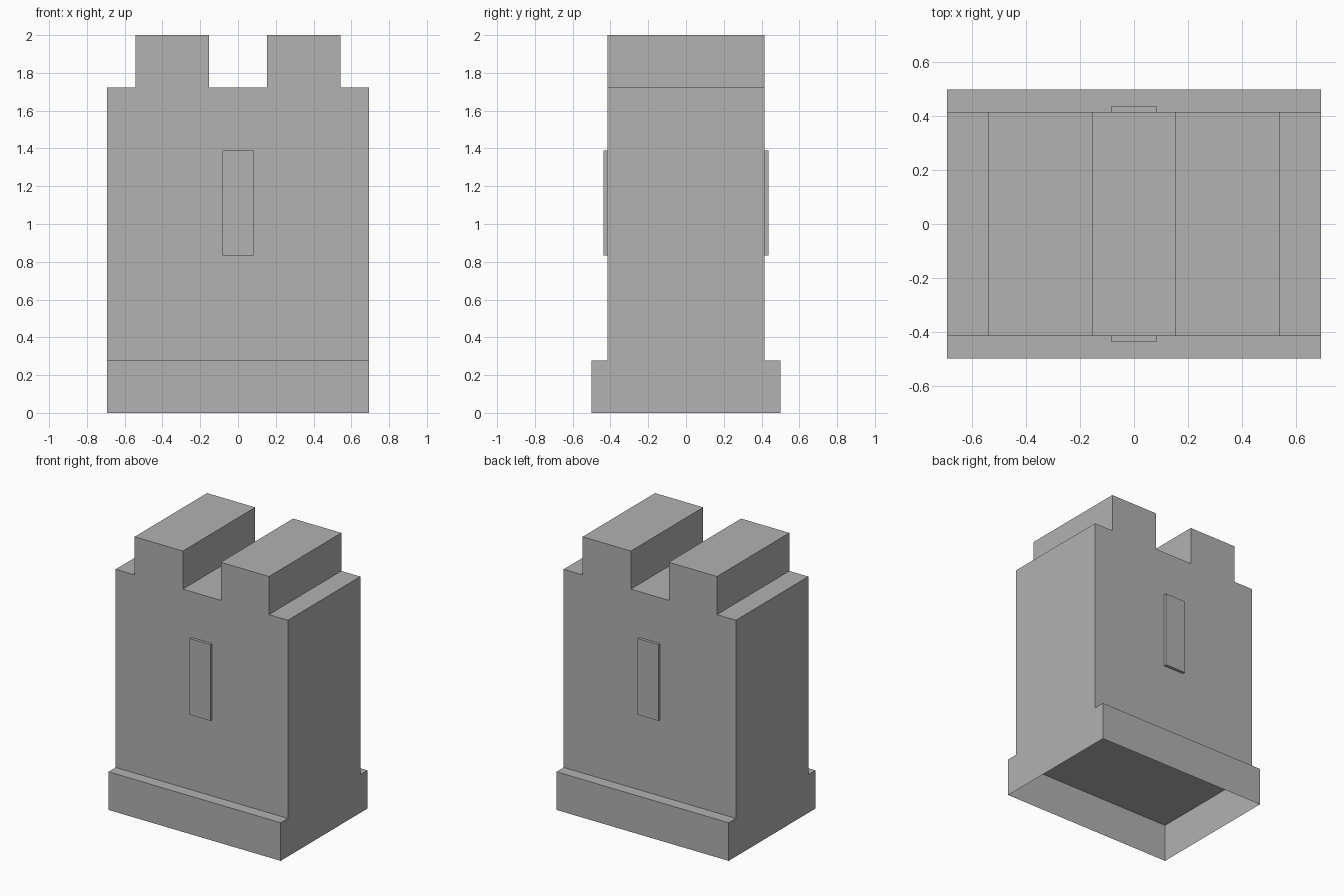
import bpy
import bmesh

cube = bpy.data.objects.get("Cube")
if cube:
    bpy.data.objects.remove(cube, do_unlink=True)

U = 1 / 36  # design grid unit

stone = bpy.data.materials.new("stone_grey")
stone.use_nodes = True
GREY = (0.445, 0.445, 0.445, 1)
stone.diffuse_color = GREY
stone.node_tree.nodes["Principled BSDF"].inputs["Base Color"].default_value = GREY


def extrude_profile(name, outline, y0, y1, open_bottom=False):
    """Extrude an x-z outline along y; all sizes in grid units."""
    bm = bmesh.new()
    face = bm.faces.new([bm.verts.new((x * U, y0 * U, z * U)) for x, z in outline])
    new = bmesh.ops.extrude_face_region(bm, geom=[face])["geom"]
    verts = [v for v in new if isinstance(v, bmesh.types.BMVert)]
    bmesh.ops.translate(bm, verts=verts, vec=(0, (y1 - y0) * U, 0))
    bmesh.ops.recalc_face_normals(bm, faces=bm.faces)
    if open_bottom:
        under = [f for f in bm.faces if f.normal.z < -0.9]
        bmesh.ops.delete(bm, geom=under, context="FACES")
    mesh = bpy.data.meshes.new(name)
    bm.to_mesh(mesh)
    bm.free()
    mesh.materials.append(stone)
    obj = bpy.data.objects.new(name, mesh)
    bpy.context.collection.objects.link(obj)
    return obj


def rectangle(half_width, z0, z1):
    return [(-half_width, z0), (half_width, z0), (half_width, z1), (-half_width, z1)]


# Hollow plinth, open underneath
extrude_profile("plinth", rectangle(25, 0, 10), -18, 18, open_bottom=True)

# Wall with two raised battlements, outlined on one half and mirrored
half = [(25, 10), (25, 62), (19.5, 62), (19.5, 72), (5.5, 72), (5.5, 62)]
outline = half + [(-x, z) for x, z in reversed(half)]
extrude_profile("battlement_wall", outline, -15, 15, open_bottom=True)

# Raised slit panels on both faces
for name, side in (("front_slit_panel", -1), ("back_slit_panel", 1)):
    extrude_profile(name, rectangle(3, 30, 50), side * 15, side * 15.75)
